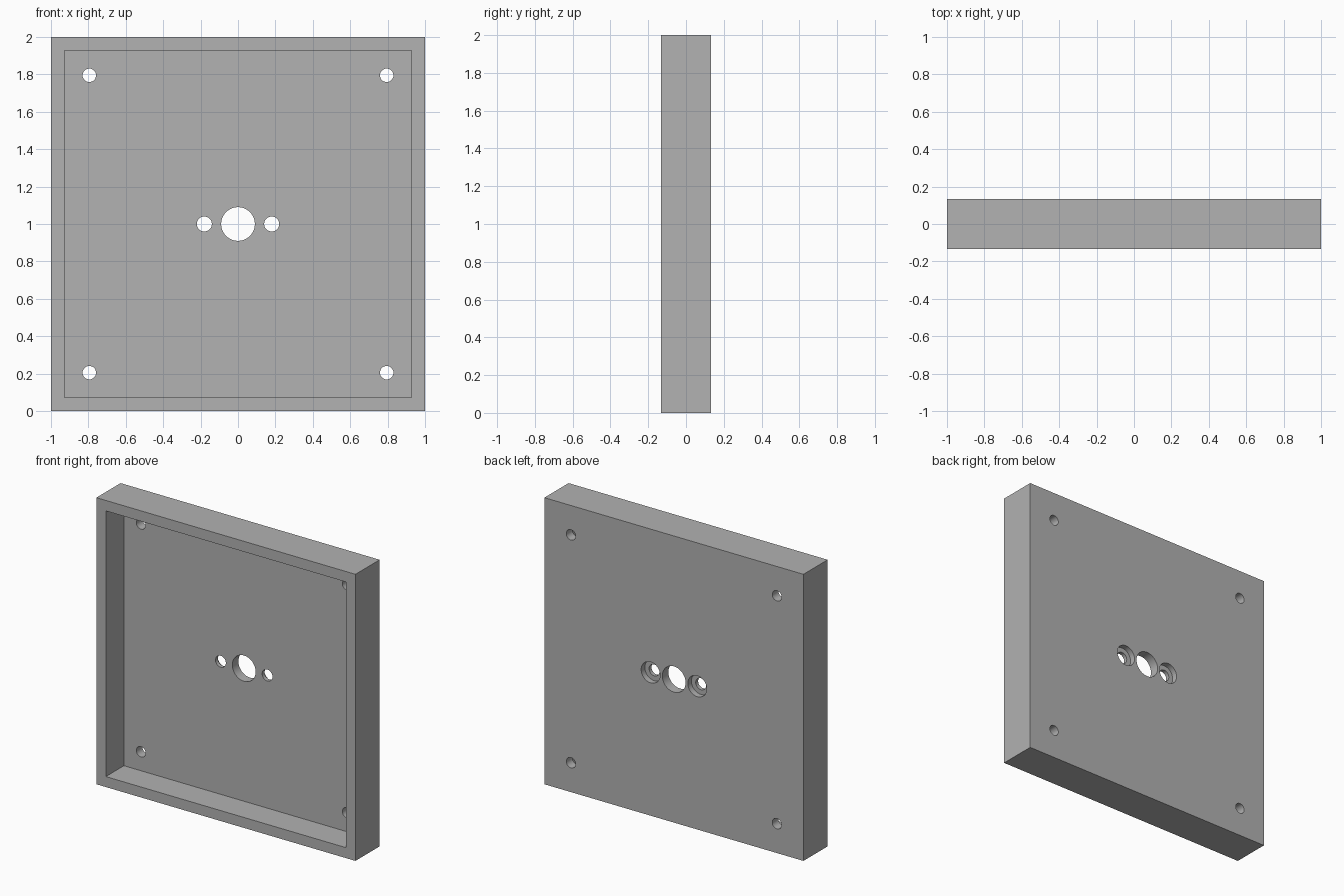
import bpy
import math

default = bpy.data.objects.get("Cube")
if default:
    bpy.data.objects.remove(default, do_unlink=True)

WIDTH, HEIGHT, DEPTH = 2.0, 2.0, 0.266
RIM, FLOOR = 0.073, 0.067           # rim width and back panel thickness
BACK = DEPTH / 2

grey = bpy.data.materials.new("plain grey")
grey.use_nodes = True
colour = (0.445, 0.445, 0.445, 1)
grey.diffuse_color = colour
grey.node_tree.nodes["Principled BSDF"].inputs["Base Color"].default_value = colour


def box(name, size, centre):
    bpy.ops.mesh.primitive_cube_add(size=1, location=centre)
    ob = bpy.context.object
    ob.name = name
    ob.scale = size
    bpy.ops.object.transform_apply(location=True, rotation=True, scale=True)
    return ob


def drill(name, x, z, radius, y0, y1):
    bpy.ops.mesh.primitive_cylinder_add(
        vertices=48, radius=radius, depth=y1 - y0,
        location=(x, (y0 + y1) / 2, z), rotation=(math.pi / 2, 0, 0))
    ob = bpy.context.object
    ob.name = name
    return ob


def cut(target, cutter):
    mod = target.modifiers.new(cutter.name, 'BOOLEAN')
    mod.operation = 'DIFFERENCE'
    mod.solver = 'EXACT'
    mod.object = cutter
    bpy.ops.object.select_all(action='DESELECT')
    bpy.context.view_layer.objects.active = target
    target.select_set(True)
    bpy.ops.object.modifier_apply(modifier=mod.name)
    bpy.data.objects.remove(cutter, do_unlink=True)


# Square tray: solid block with a recess open to the front
tray = box("tray_plate", (WIDTH, DEPTH, HEIGHT), (0, 0, HEIGHT / 2))
tray.data.materials.append(grey)
front, floor = -BACK - 0.1, BACK - FLOOR
cut(tray, box("recess", (WIDTH - 2 * RIM, floor - front, HEIGHT - 2 * RIM),
              (0, (front + floor) / 2, HEIGHT / 2)))

# Large centre hole
through = (floor - 0.05, BACK + 0.05)
cut(tray, drill("centre_hole", 0, 1, 0.09, *through))

for side in (-1, 1):
    # Screw holes beside the centre, counterbored from the back
    cut(tray, drill("screw_hole", side * 0.18, 1, 0.04, *through))
    cut(tray, drill("counterbore", side * 0.18, 1, 0.073, BACK - 0.04, BACK + 0.05))
    # Corner mounting holes
    for end in (-1, 1):
        cut(tray, drill("corner_hole", side * 0.795, 1 + end * 0.795, 0.036, *through))

# Smooth hole walls, sharp edges elsewhere
tray.select_set(True)
bpy.context.view_layer.objects.active = tray
bpy.ops.object.shade_smooth_by_angle(angle=math.radians(30))
